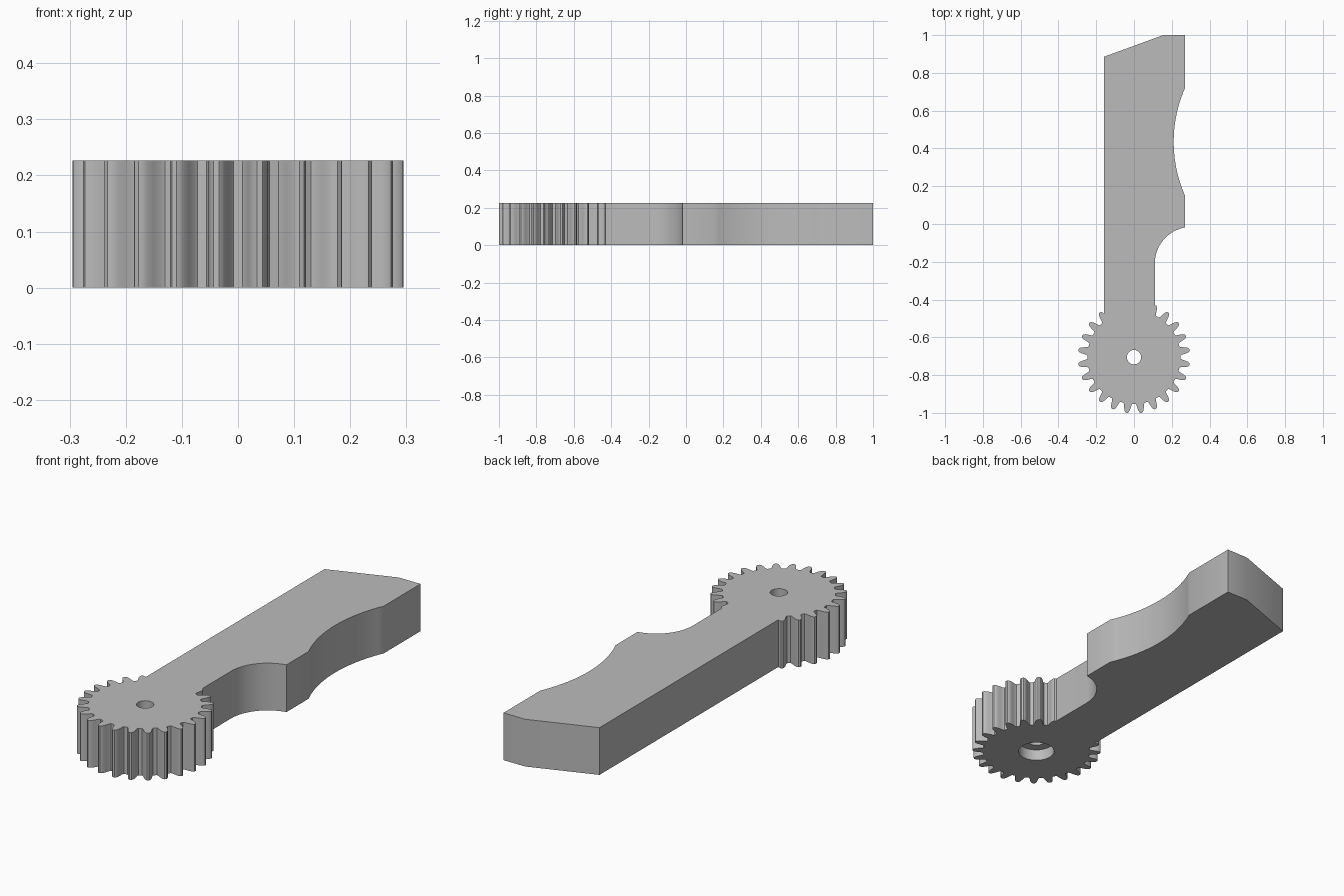
import bpy, bmesh
from math import sin, cos, radians

if "Cube" in bpy.data.objects:
    bpy.data.objects.remove(bpy.data.objects["Cube"])

HEIGHT = 0.227
GEAR_Y = -0.705
TEETH = 24

grey = bpy.data.materials.new("plain grey")
grey.use_nodes = True
grey.diffuse_color = (0.5, 0.5, 0.5, 1)
grey.node_tree.nodes["Principled BSDF"].inputs["Base Color"].default_value = (0.5, 0.5, 0.5, 1)


def arc(cx, cy, r, start, end, steps):
    angles = [radians(start + (end - start) * i / steps) for i in range(steps + 1)]
    return [(cx + r * cos(a), cy + r * sin(a)) for a in angles]


def prism(name, outline, z0, z1):
    """Extrude a flat outline between two heights."""
    bm = bmesh.new()
    face = bm.faces.new([bm.verts.new((x, y, z0)) for x, y in outline])
    top = bmesh.ops.extrude_face_region(bm, geom=[face])["geom"]
    for v in top:
        if isinstance(v, bmesh.types.BMVert):
            v.co.z = z1
    bmesh.ops.recalc_face_normals(bm, faces=bm.faces)
    mesh = bpy.data.meshes.new(name)
    bm.to_mesh(mesh)
    bm.free()
    mesh.materials.append(grey)
    obj = bpy.data.objects.new(name, mesh)
    bpy.context.collection.objects.link(obj)
    return obj


def combine(target, other, operation):
    mod = target.modifiers.new(other.name, "BOOLEAN")
    mod.operation, mod.object, mod.solver = operation, other, "EXACT"
    bpy.context.view_layer.objects.active = target
    bpy.ops.object.modifier_apply(modifier=mod.name)
    bpy.data.objects.remove(other)


# Handle with a slanted end, a shallow grip hollow and a finger notch
outline = [(-0.16, -0.6), (-0.16, 0.885), (0.155, 1.0), (0.27, 1.0)]
outline += arc(0.917, 0.435, 0.707, 156.2, 203.8, 20)
outline += arc(0.305, -0.21, 0.195, 100.3, 180, 16)
outline += [(0.11, -0.6)]
handle = prism("handle", outline, 0, HEIGHT)

# Gear: each tooth is a rounded half profile (radius, half angle), mirrored
half = [(0.247, 5.6), (0.253, 4.6), (0.27, 3.7), (0.283, 2.9), (0.292, 2.0), (0.297, 0.9)]
tooth = [(r, -a) for r, a in half] + [(r, a) for r, a in reversed(half)]
rim = []
for i in range(TEETH):
    middle = (i + 0.5) * 360 / TEETH
    for r, a in tooth:
        t = radians(middle + a)
        rim.append((r * cos(t), GEAR_Y + r * sin(t)))
gear = prism("gear_handle", rim, 0, HEIGHT)
combine(gear, handle, "UNION")

# Through bore, widened from below
for name, radius, z0, z1 in (("bore", 0.038, -0.1, 0.4), ("counterbore", 0.082, -0.1, 0.055)):
    cutter = prism(name, arc(0, GEAR_Y, radius, 0, 352.5, 47), z0, z1)
    combine(gear, cutter, "DIFFERENCE")

bpy.ops.object.select_all(action="DESELECT")
gear.select_set(True)
bpy.context.view_layer.objects.active = gear
bpy.ops.object.shade_smooth_by_angle(angle=radians(30))
